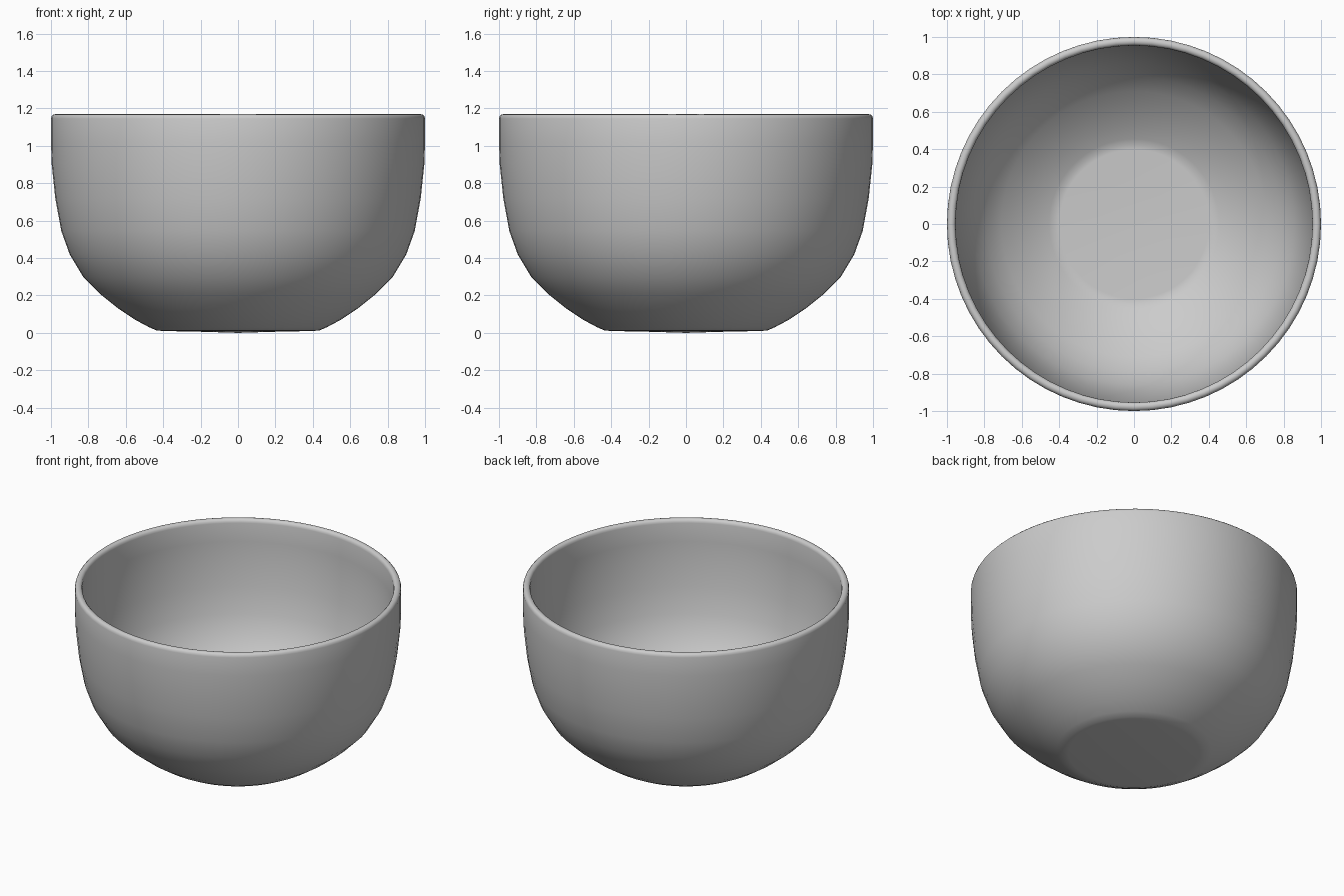
import bpy, bmesh, math

if "Cube" in bpy.data.objects:
    bpy.data.objects.remove(bpy.data.objects["Cube"])

SEGMENTS = 64
WALL = 0.046

# outer half-profile (radius, height), foot to just under the rim
outer = [(0.0, 0.0), (0.2, 0.006), (0.40, 0.01), (0.435, 0.013), (0.475, 0.03),
         (0.55, 0.07), (0.64, 0.13), (0.74, 0.21), (0.825, 0.295),
         (0.90, 0.42), (0.945, 0.545), (0.977, 0.72), (0.996, 0.90), (1.0, 1.02), (1.0, 1.145)]


def offset(points, d):
    """Shift the profile inwards by the wall thickness."""
    result = []
    for i, (r, z) in enumerate(points):
        a, b = points[max(i - 1, 0)], points[min(i + 1, len(points) - 1)]
        dr, dz = b[0] - a[0], b[1] - a[1]
        n = math.hypot(dr, dz)
        result.append((max(r - d * dz / n, 0), z + d * dr / n))
    result[0] = (0.0, points[0][1] + d)
    return result


# rounded lip joining the outer and inner walls
lip = [(0.997, 1.158), (0.988, 1.167), (0.977, 1.169), (0.966, 1.167), (0.957, 1.158)]
profile = outer + lip + offset(outer, WALL)[::-1]

# lathe the profile into the bowl
bm = bmesh.new()
verts = [bm.verts.new((r, 0, z)) for r, z in profile]
edges = [bm.edges.new(pair) for pair in zip(verts, verts[1:])]
bmesh.ops.spin(bm, geom=verts + edges, cent=(0, 0, 0), axis=(0, 0, 1),
               angle=math.tau, steps=SEGMENTS, use_duplicate=False)
bmesh.ops.remove_doubles(bm, verts=bm.verts, dist=0.0005)
bmesh.ops.recalc_face_normals(bm, faces=bm.faces)
for face in bm.faces:
    face.smooth = True
mesh = bpy.data.meshes.new("bowl")
bm.to_mesh(mesh)
bm.free()
bowl = bpy.data.objects.new("bowl", mesh)
bpy.context.collection.objects.link(bowl)
